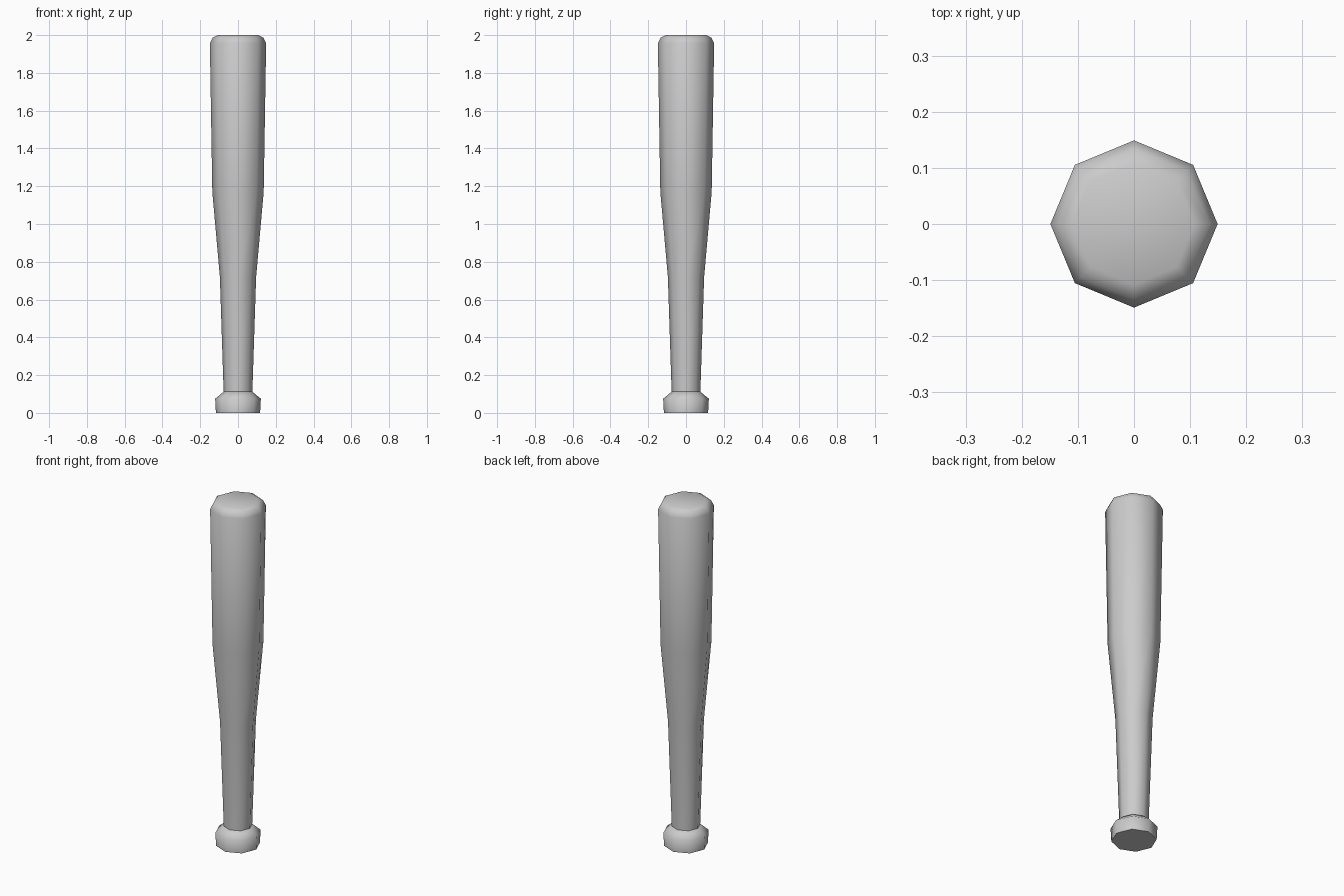
import bpy
import bmesh
from math import cos, sin, tau, radians

cube = bpy.data.objects.get("Cube")
if cube:
    bpy.data.objects.remove(cube, do_unlink=True)

SIDES = 8

grey = bpy.data.materials.new("light_grey")
grey.use_nodes = True
color = (0.6, 0.6, 0.6, 1)
grey.diffuse_color = color
grey.node_tree.nodes["Principled BSDF"].inputs["Base Color"].default_value = color


def lathe(name, profile):
    """Closed eight-sided solid from (radius, height) pairs, bottom to top."""
    bm = bmesh.new()
    rings = [[bm.verts.new((r * cos(tau * i / SIDES), r * sin(tau * i / SIDES), z))
              for i in range(SIDES)] for r, z in profile]
    for low, high in zip(rings, rings[1:]):
        for i in range(SIDES):
            j = (i + 1) % SIDES
            bm.faces.new((low[i], low[j], high[j], high[i]))
    bm.faces.new(rings[0][::-1])
    bm.faces.new(rings[-1])
    mesh = bpy.data.meshes.new(name)
    bm.to_mesh(mesh)
    bm.free()
    mesh.materials.append(grey)
    obj = bpy.data.objects.new(name, mesh)
    bpy.context.collection.objects.link(obj)
    bpy.ops.object.select_all(action="DESELECT")
    obj.select_set(True)
    bpy.context.view_layer.objects.active = obj
    bpy.ops.object.shade_smooth_by_angle(angle=radians(70))
    return obj


# End knob under the grip
lathe("knob", [(0.117, 0), (0.121, 0.075), (0.076, 0.112)])

# Grip, taper and barrel in one piece, with a rounded tip
lathe("handle_and_barrel", [(0.076, 0.11), (0.096, 0.72), (0.136, 1.17),
                            (0.149, 1.957), (0.134, 1.987), (0.108, 2)])
